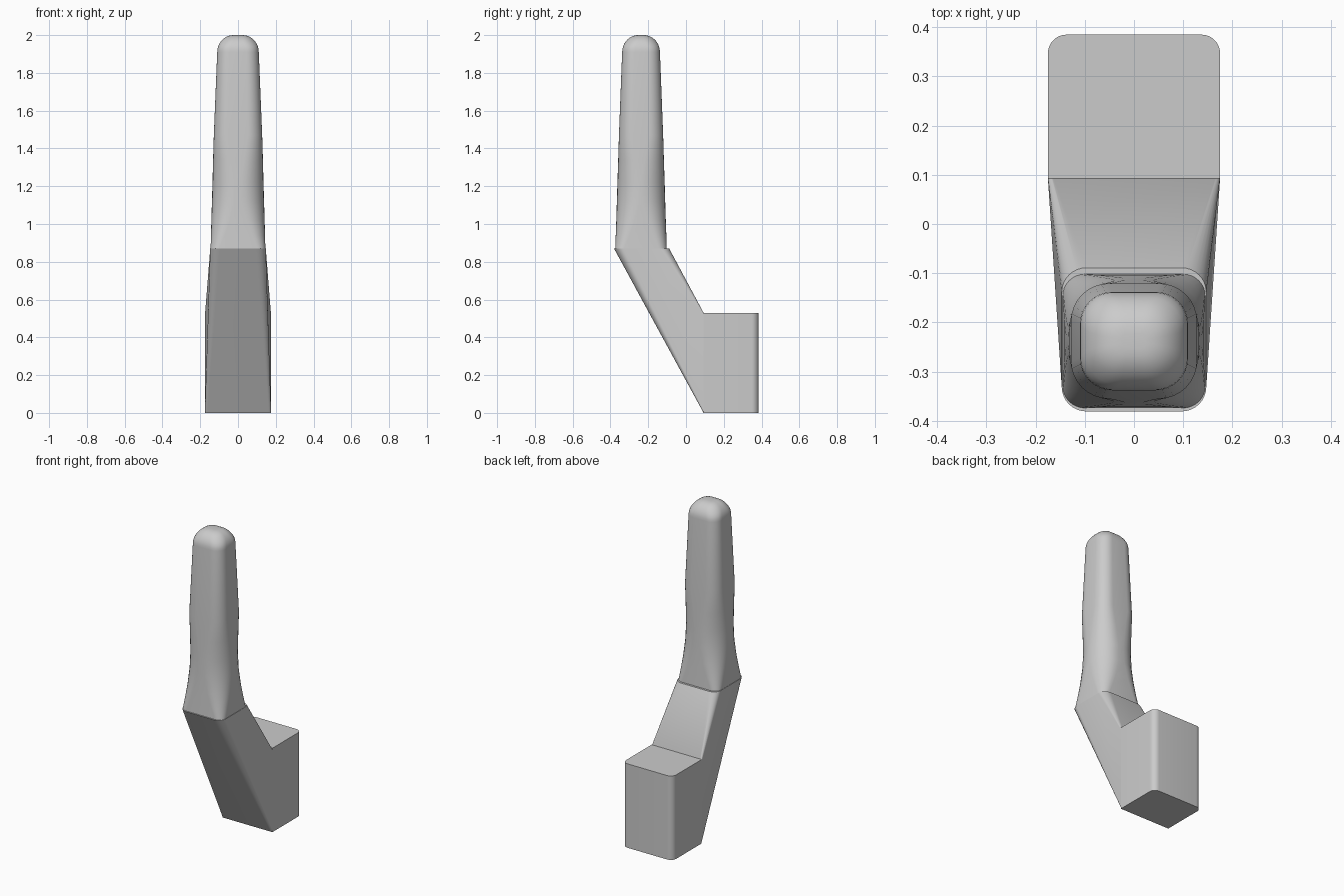
import bpy, bmesh
from math import sin, cos, pi, radians
from mathutils import Vector

if "Cube" in bpy.data.objects:
    bpy.data.objects.remove(bpy.data.objects["Cube"])

SEG = 8


def outline(hx, hy, radii):
    """Rounded rectangle; one radius per corner, counter-clockwise from +x +y."""
    pts = []
    for i, ((sx, sy), r) in enumerate(zip([(1, 1), (-1, 1), (-1, -1), (1, -1)], radii)):
        for k in range(SEG + 1):
            a = pi / 2 * (i + k / SEG)
            pts.append((sx * (hx - r) + r * cos(a), sy * (hy - r) + r * sin(a)))
    return pts


def loft(name, rings, angle=30):
    bm = bmesh.new()
    loops = [[bm.verts.new(p) for p in ring] for ring in rings]
    n = len(loops[0])
    for a, b in zip(loops, loops[1:]):
        for i in range(n):
            j = (i + 1) % n
            bm.faces.new((a[i], a[j], b[j], b[i]))
    bm.faces.new(loops[0][::-1])
    bm.faces.new(loops[-1])
    bmesh.ops.remove_doubles(bm, verts=bm.verts, dist=1e-5)
    bmesh.ops.recalc_face_normals(bm, faces=bm.faces)
    mesh = bpy.data.meshes.new(name)
    bm.to_mesh(mesh)
    bm.free()
    ob = bpy.data.objects.new(name, mesh)
    bpy.context.collection.objects.link(ob)
    bpy.ops.object.select_all(action='DESELECT')
    ob.select_set(True)
    bpy.context.view_layer.objects.active = ob
    bpy.ops.object.shade_smooth_by_angle(angle=radians(angle))
    return ob


def level(z, hx, hy, cy, radii):
    return [Vector((x, cy + y, z)) for x, y in outline(hx, hy, radii)]


# Base block: back corners rounded, front corners square
corners = (0.038, 0.038, 0, 0)
loft("base_block", [level(z, 0.175, 0.146, 0.239, corners) for z in (0, 0.53)])

# Slanted arm: upright section on the block to a level section at the top
start = [Vector((x, 0.093, 0.265 + v)) for x, v in outline(0.175, 0.265, [0.012] * 4)]
end = level(0.87, 0.147, 0.146, -0.235, [0.05] * 4)
loft("slanted_arm", [start, end])

# Upright handle: softened waist, straight taper, then a domed tip
sections = [
    (0.87, 0.145, 0.136, 0.045), (0.94, 0.143, 0.134, 0.072),
    (1.02, 0.141, 0.131, 0.098), (1.12, 0.138, 0.128, 0.118),
    (1.22, 0.135, 0.125, 0.118), (1.34, 0.132, 0.121, 0.100),
    (1.47, 0.128, 0.117, 0.076), (1.91, 0.110, 0.100, 0.066),
]
rings = [level(z, hx, hy, -0.238, [r] * 4) for z, hx, hy, r in sections]
for k in range(1, 10):
    a = pi / 2 * k / 9
    inset = 0.085 * (1 - cos(a))
    hy = 0.100 - inset
    rings.append(level(1.91 + 0.09 * sin(a), 0.110 - inset, hy, -0.238,
                       [min(0.066, hy * 0.8)] * 4))
loft("upright_handle", rings)
